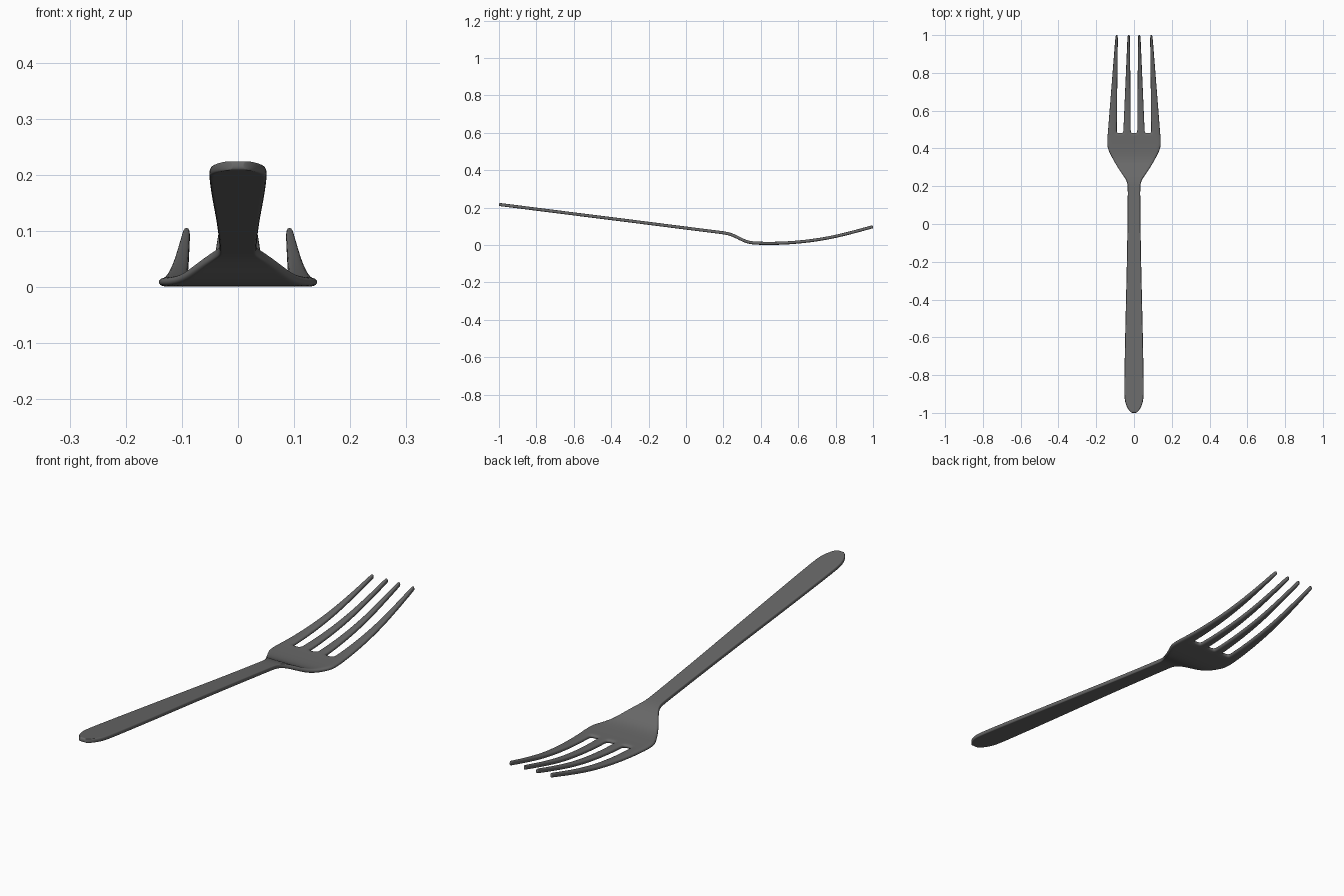
import bpy, bmesh

if "Cube" in bpy.data.objects:
    bpy.data.objects.remove(bpy.data.objects["Cube"])

# Handle, neck and head outline: y, half width, centre height
BODY = [(-1.0, .010, .217), (-.992, .023, .216), (-.972, .037, .2135), (-.935, .0505, .209),
        (-.88, .0525, .202), (-.6, .0475, .1665), (-.3, .040, .129), (-.05, .035, .097),
        (.12, .0335, .0755), (.19, .033, .067), (.215, .035, .063), (.24, .045, .057),
        (.27, .066, .044), (.30, .087, .028), (.33, .105, .0155), (.365, .124, .0105),
        (.40, .141, .0095), (.43, .1425, .009), (.46, .1415, .009), (.482, .1395, .0095)]
# Tine centre line: y, height
TINES = [(.50, .0098), (.55, .012), (.62, .0175), (.70, .0275), (.78, .0415),
         (.86, .0605), (.93, .079), (.98, .093), (.995, .097), (1.0, .098)]
# Tine edges (x at root, x at tip), right-hand half only
INNER = ((.0165, .021), (.0575, .0345))
OUTER = ((.0905, .085), (.1395, .098))
THICK = .0165


def mirror(tine):
    return tuple((-a, -b) for a, b in reversed(tine))


tines = [mirror(OUTER), mirror(INNER), INNER, OUTER]

# Columns across the head: each tine and each gap is two faces wide
edges = [e[0] for t in tines for e in t]
cols = [edges[0]]
for a, b in zip(edges, edges[1:]):
    cols += [(a + b) / 2, b]
half = cols[-1]

bm = bmesh.new()


def bridge(r0, r1):
    for j in range(len(r0) - 1):
        bm.faces.new((r0[j], r0[j + 1], r1[j + 1], r1[j]))


# Handle and head sheet
prev = None
for y, w, z in BODY:
    row = [bm.verts.new((x * w / half, y, z)) for x in cols]
    if prev:
        bridge(prev, row)
    prev = row
root = prev

# Four tapering tines growing from the head
y0 = BODY[-1][0]
for i, (left, right) in enumerate(tines):
    prev = root[i * 4:i * 4 + 3]
    for y, z in TINES:
        t = (y - y0) / (1 - y0)
        a = left[0] + (left[1] - left[0]) * t
        b = right[0] + (right[1] - right[0]) * t
        if y > .99:                       # rounded tip
            k = .85 if y < 1 else .55
            m, h = (a + b) / 2, (b - a) / 2 * k
            a, b = m - h, m + h
        row = [bm.verts.new((x, y, z)) for x in (a, (a + b) / 2, b)]
        bridge(prev, row)
        prev = row

mesh = bpy.data.meshes.new("fork")
bm.to_mesh(mesh)
bm.free()
for p in mesh.polygons:
    p.use_smooth = True
fork = bpy.data.objects.new("fork", mesh)
bpy.context.collection.objects.link(fork)

# Dark metal
metal = bpy.data.materials.new("dark_metal")
metal.diffuse_color = (.14, .14, .14, 1)
metal.use_nodes = True
metal.node_tree.nodes["Principled BSDF"].inputs["Base Color"].default_value = metal.diffuse_color
mesh.materials.append(metal)

# Metal thickness and rounded edges
solid = fork.modifiers.new("thickness", 'SOLIDIFY')
solid.thickness = THICK
solid.offset = 0
sub = fork.modifiers.new("rounding", 'SUBSURF')
sub.levels = sub.render_levels = 2
